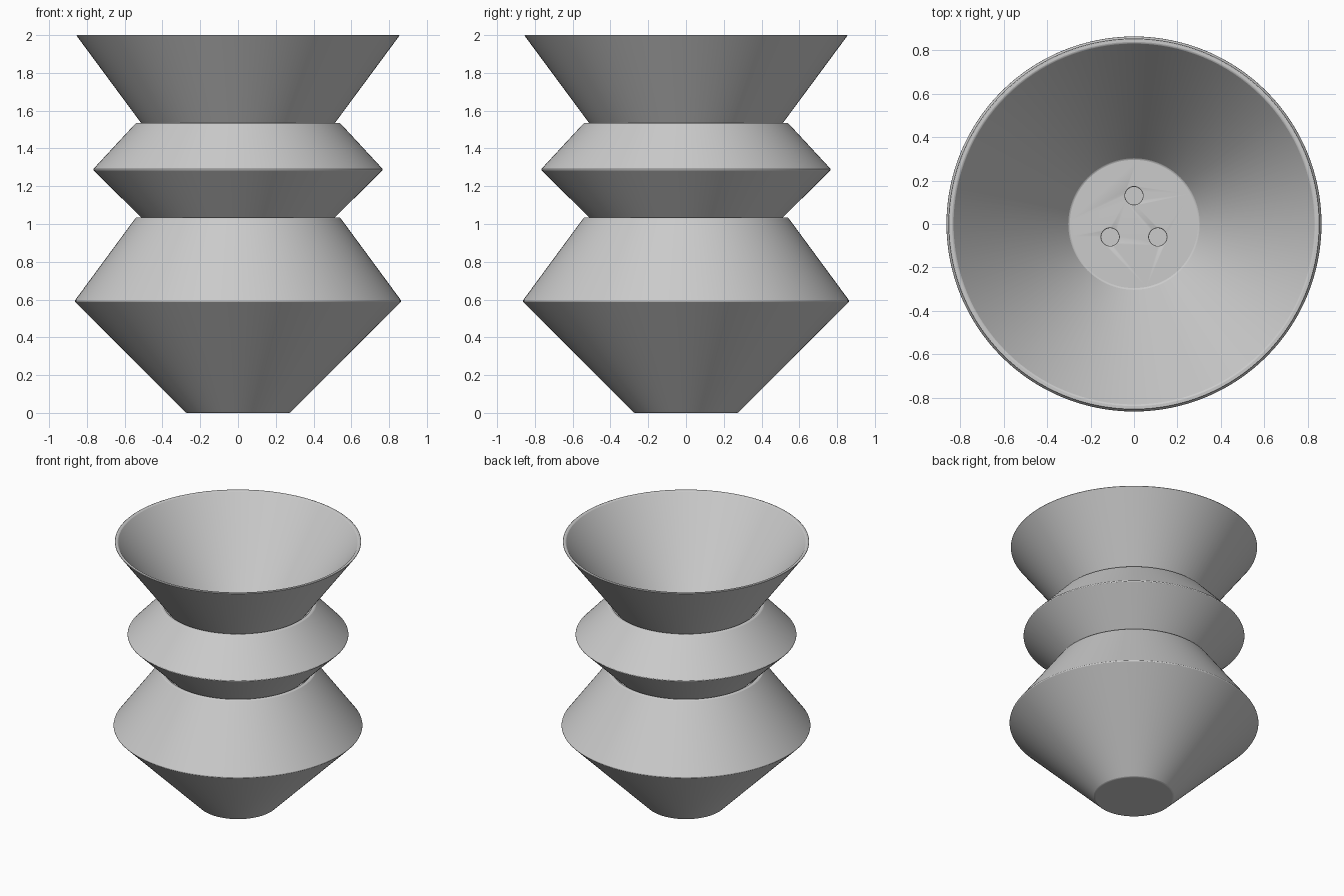
import bpy
import bmesh
import math

SEGMENTS = 128

cube = bpy.data.objects.get("Cube")
if cube:
    bpy.data.objects.remove(cube, do_unlink=True)

# One matte grey for the whole stack
grey = bpy.data.materials.new("matte_grey")
grey.use_nodes = True
colour = (0.6, 0.6, 0.6, 1.0)
grey.diffuse_color = colour
grey.node_tree.nodes["Principled BSDF"].inputs["Base Color"].default_value = colour


def lathe(name, profile):
    """Closed shell turned from (radius, z) points, capped at both profile ends."""
    bm = bmesh.new()
    rings = []
    for r, z in profile:
        rings.append([bm.verts.new((r * math.cos(a), r * math.sin(a), z))
                      for a in (math.tau * i / SEGMENTS for i in range(SEGMENTS))])
    for low, high in zip(rings, rings[1:]):
        for i in range(SEGMENTS):
            j = (i + 1) % SEGMENTS
            bm.faces.new((low[i], low[j], high[j], high[i]))
    bm.faces.new(rings[0][::-1])
    bm.faces.new(rings[-1])
    bmesh.ops.recalc_face_normals(bm, faces=bm.faces)
    mesh = bpy.data.meshes.new(name)
    bm.to_mesh(mesh)
    bm.free()
    mesh.materials.append(grey)
    obj = bpy.data.objects.new(name, mesh)
    bpy.context.collection.objects.link(obj)
    return obj


def drill_holes(obj, floor_z):
    """Cut three drain holes through the floor."""
    for i, (x, y) in enumerate([(0, 0.13), (-0.11, -0.06), (0.11, -0.06)]):
        bpy.ops.mesh.primitive_cylinder_add(vertices=32, radius=0.041, depth=0.2,
                                            location=(x, y, floor_z))
        cutter = bpy.context.object
        cutter.name = f"{obj.name}_hole_cutter_{i + 1}"
        cutter.hide_render = True
        cutter.hide_set(True)
        cutter.display_type = 'WIRE'
        cut = obj.modifiers.new("drain_hole", 'BOOLEAN')
        cut.object = cutter
        cut.operation = 'DIFFERENCE'
        cut.solver = 'EXACT'


def finish(obj, width):
    """Soften the edges and shade smooth."""
    bevel = obj.modifiers.new("soft_edges", 'BEVEL')
    bevel.width = width
    bevel.segments = 2
    bevel.limit_method = 'ANGLE'
    bevel.angle_limit = math.radians(35)
    bpy.ops.object.select_all(action='DESELECT')
    obj.select_set(True)
    bpy.context.view_layer.objects.active = obj
    bpy.ops.object.shade_smooth_by_angle(angle=math.radians(30))


# Base vessel with a closed floor
base = lathe("base_vessel", [
    (0.275, 0), (0.866, 0.592), (0.54, 1.035),
    (0.516, 1.035), (0.828, 0.592), (0.265, 0.025)])
finish(base, 0.006)

# Middle vessel nested in the neck of the base
middle = lathe("middle_vessel", [
    (0.275, 0.80), (0.769, 1.288), (0.54, 1.535),
    (0.516, 1.535), (0.732, 1.288), (0.265, 0.825)])
drill_holes(middle, 0.81)
finish(middle, 0.006)

# Open top bowl nested in the neck of the middle vessel
bowl = lathe("top_bowl", [
    (0.31, 1.26), (0.857, 2.0), (0.834, 2.0), (0.30, 1.28)])
drill_holes(bowl, 1.27)
finish(bowl, 0.005)
